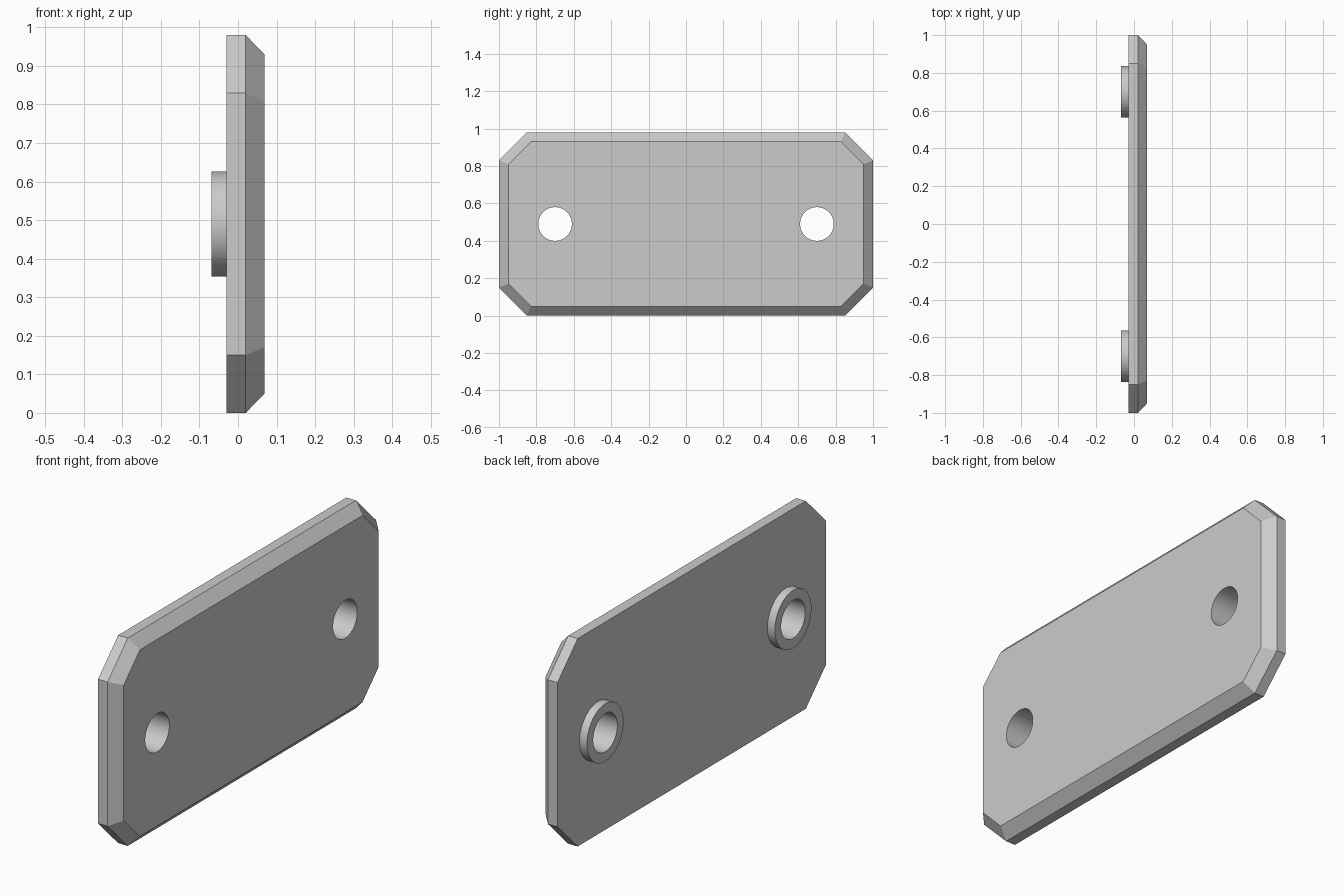
import bpy, bmesh, math

cube = bpy.data.objects.get("Cube")
if cube:
    bpy.data.objects.remove(cube, do_unlink=True)

MID_Z, HALF_Y, HALF_Z, CUT = 0.49, 1.0, 0.49, 0.15
BACK, EDGE, FACE, BOSS_END = -0.03, 0.02, 0.069, -0.069
BEVEL = 0.05
HOLE_Y, HOLE_R, BOSS_R = 0.70, 0.09, 0.136
SEGMENTS = 64

grey = bpy.data.materials.new("light grey")
grey.use_nodes = True
colour = (0.6, 0.6, 0.6, 1)
grey.diffuse_color = colour
grey.node_tree.nodes["Principled BSDF"].inputs["Base Color"].default_value = colour


def octagon(x, inset):
    """Rectangle with clipped corners, moved inwards evenly by inset."""
    a, b = HALF_Y - inset, HALF_Z - inset
    c = CUT - inset * (2 - math.sqrt(2))
    pts = [(a, b - c), (a - c, b), (c - a, b), (-a, b - c)]
    pts += [(-y, -z) for y, z in pts]
    return [(x, y, MID_Z + z) for y, z in pts]


def circle(x, y, r):
    steps = [2 * math.pi * i / SEGMENTS for i in range(SEGMENTS)]
    return [(x, y + r * math.cos(t), MID_Z + r * math.sin(t)) for t in steps]


def loft(name, outlines, caps=True):
    """Join successive outlines with quads, optionally closing the ends."""
    bm = bmesh.new()
    rings = [[bm.verts.new(p) for p in o] for o in outlines]
    for r, s in zip(rings, rings[1:]):
        for i in range(len(r)):
            j = (i + 1) % len(r)
            bm.faces.new((r[i], r[j], s[j], s[i]))
    if caps:
        bm.faces.new(rings[0][::-1])
        bm.faces.new(rings[-1])
    bmesh.ops.recalc_face_normals(bm, faces=bm.faces)
    mesh = bpy.data.meshes.new(name)
    bm.to_mesh(mesh)
    bm.free()
    mesh.materials.append(grey)
    obj = bpy.data.objects.new(name, mesh)
    bpy.context.collection.objects.link(obj)
    return obj


def activate(obj):
    bpy.ops.object.select_all(action="DESELECT")
    obj.select_set(True)
    bpy.context.view_layer.objects.active = obj


# Plate with a bevelled front rim
plate = loft("plate", [octagon(BACK, 0), octagon(EDGE, 0), octagon(FACE, BEVEL)])
parts = [plate]

for side, y in (("left", -HOLE_Y), ("right", HOLE_Y)):
    # Screw hole through the plate
    cutter = loft("hole_cutter", [circle(-0.2, y, HOLE_R), circle(0.2, y, HOLE_R)])
    cutter.hide_render = True
    activate(plate)
    cut = plate.modifiers.new("hole", "BOOLEAN")
    cut.operation, cut.solver, cut.object = "DIFFERENCE", "EXACT", cutter
    bpy.ops.object.modifier_apply(modifier=cut.name)
    bpy.data.objects.remove(cutter, do_unlink=True)

    # Raised collar around the hole on the back
    parts.append(loft(side + "_collar", [
        circle(BACK, y, BOSS_R), circle(BOSS_END, y, BOSS_R),
        circle(BOSS_END, y, HOLE_R), circle(BACK, y, HOLE_R),
        circle(BACK, y, BOSS_R)], caps=False))

for obj in parts:
    bm = bmesh.new()
    bm.from_mesh(obj.data)
    bmesh.ops.remove_doubles(bm, verts=bm.verts, dist=0.0001)
    bmesh.ops.recalc_face_normals(bm, faces=bm.faces)
    bm.to_mesh(obj.data)
    bm.free()
    activate(obj)
    bpy.ops.object.shade_smooth_by_angle(angle=math.radians(30))
